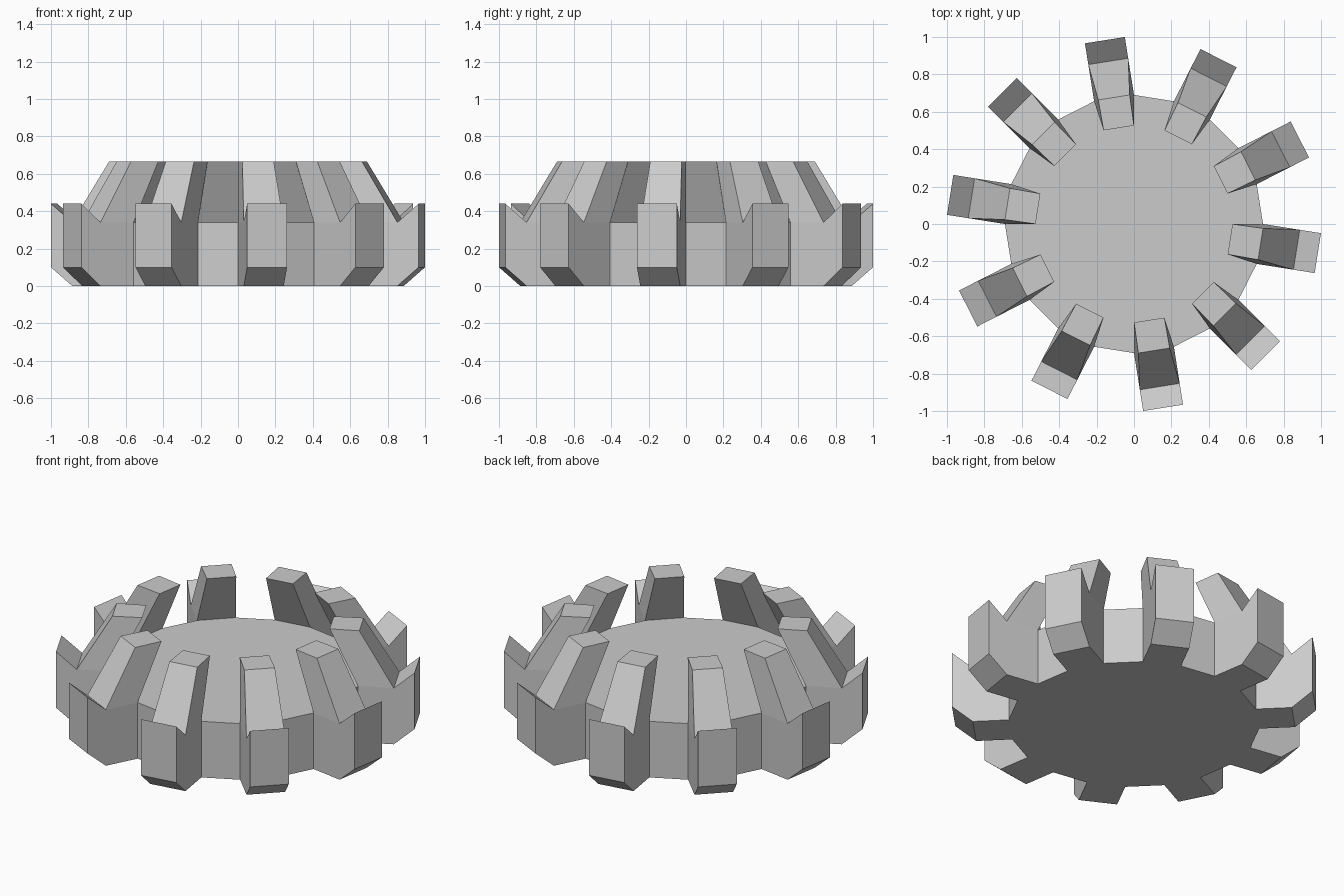
import bpy, bmesh
from math import cos, sin, pi

if "Cube" in bpy.data.objects:
    bpy.data.objects.remove(bpy.data.objects["Cube"])

N = 20          # body sides; every second side carries a tooth
R = 0.69        # body corner radius
H = 0.34        # body height
A = R * cos(pi / N)     # distance to a flat side
W = R * sin(pi / N)     # half width of a side

bm = bmesh.new()


def ring(z):
    return [bm.verts.new((R * cos(2 * pi * i / N), R * sin(2 * pi * i / N), z)) for i in range(N)]


# Low drum: flat caps, walls only where there is no tooth
low, high = ring(0), ring(H)
bm.faces.new(low[::-1])
bm.faces.new(high)
for i in range(0, N, 2):
    j = (i + 1) % N
    bm.faces.new((low[i], low[j], high[j], high[i]))

# Tooth outline as (radius, height, half width): foot, outer lip, notch, leaning prong
outline = [(A, 0, W), (0.88, 0, W), (0.995, 0.10, W), (0.995, 0.44, W),
           (0.88, H, W), (0.685, 0.665, 0.085), (0.52, 0.665, 0.082), (A, H, W)]


def add_tooth(angle):
    c, s = cos(angle), sin(angle)
    sides = [[bm.verts.new((r * c - k * w * s, r * s + k * w * c, z)) for r, z, w in outline]
             for k in (-1, 1)]
    a, b = sides
    for i in range(7):      # strip around the outline, open against the drum
        bm.faces.new((a[i], a[i + 1], b[i + 1], b[i]))
    for side in sides:      # two lower quads and the prong flank
        for quad in ((0, 1, 4, 7), (1, 2, 3, 4), (7, 4, 5, 6)):
            bm.faces.new([side[q] for q in quad])


for k in range(N // 2):
    add_tooth(-pi / N + k * 4 * pi / N)

bmesh.ops.remove_doubles(bm, verts=bm.verts, dist=0.001)
bmesh.ops.recalc_face_normals(bm, faces=bm.faces)

mesh = bpy.data.meshes.new("toothed_drum")
bm.to_mesh(mesh)
bm.free()
drum = bpy.data.objects.new("toothed_drum", mesh)
bpy.context.collection.objects.link(drum)
